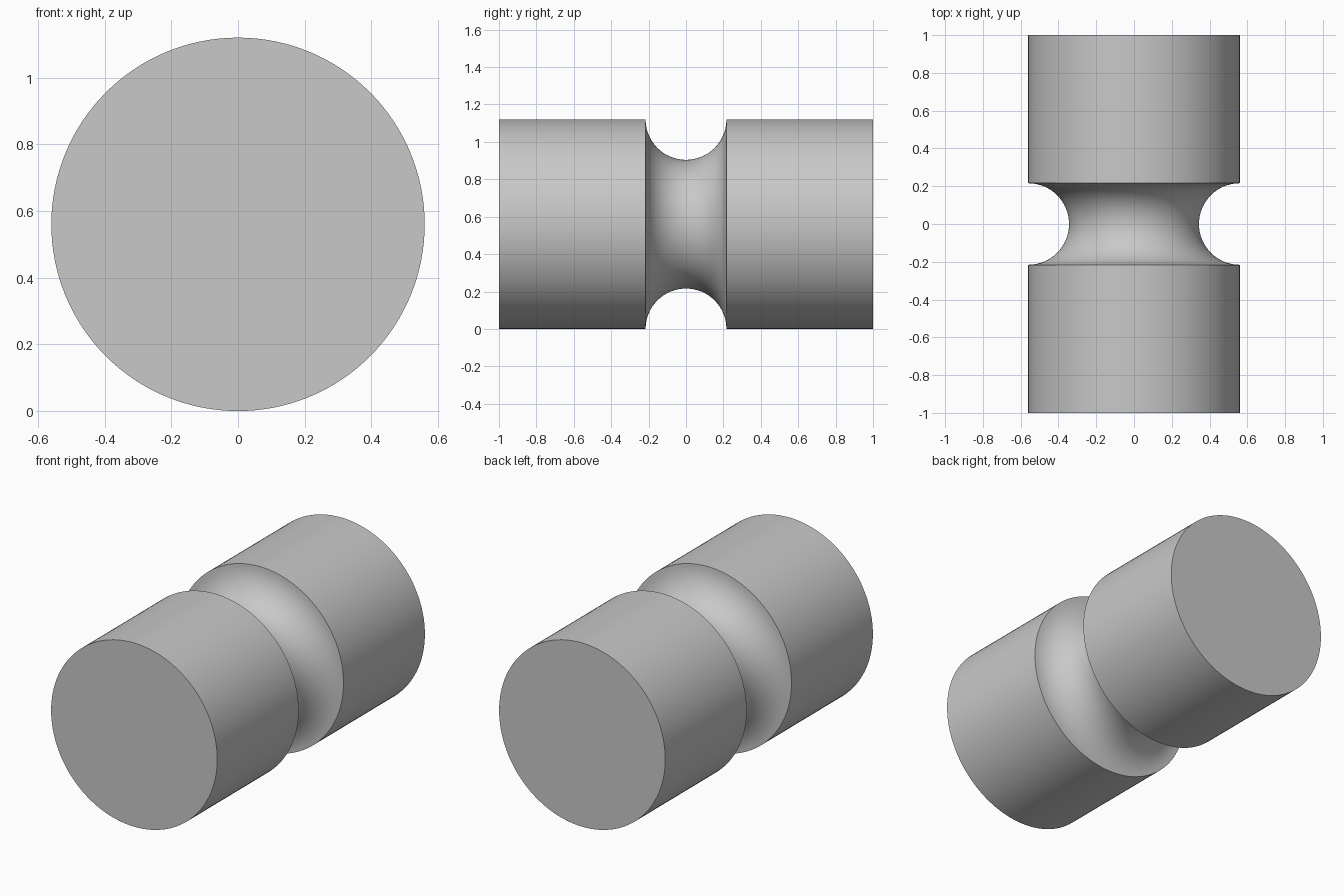
import bpy, bmesh
from math import sin, cos, pi, radians

cube = bpy.data.objects.get("Cube")
if cube:
    bpy.data.objects.remove(cube, do_unlink=True)

RADIUS, HALF_LENGTH, GROOVE = 0.56, 1.0, 0.216
SEGMENTS, ARC_STEPS = 128, 32

# Plain grey material
grey = bpy.data.materials.new("plain grey")
grey.use_nodes = True
colour = (0.58, 0.58, 0.58, 1)
grey.diffuse_color = colour
grey.node_tree.nodes["Principled BSDF"].inputs["Base Color"].default_value = colour

# Profile along the axis: (y, radius), with a half-round groove in the middle
profile = [(-HALF_LENGTH, RADIUS)]
for i in range(ARC_STEPS + 1):
    a = pi * i / ARC_STEPS
    profile.append((-GROOVE * cos(a), RADIUS - GROOVE * sin(a)))
profile.append((HALF_LENGTH, RADIUS))

# Turn the profile into rings joined by quads, closed with flat ends
bm = bmesh.new()
rings = []
for y, r in profile:
    angles = [2 * pi * k / SEGMENTS for k in range(SEGMENTS)]
    rings.append([bm.verts.new((r * cos(a), y, RADIUS + r * sin(a))) for a in angles])
for lower, upper in zip(rings, rings[1:]):
    for k in range(SEGMENTS):
        n = (k + 1) % SEGMENTS
        bm.faces.new((lower[k], lower[n], upper[n], upper[k]))
bm.faces.new(rings[0])
bm.faces.new(rings[-1])
bmesh.ops.recalc_face_normals(bm, faces=bm.faces)

mesh = bpy.data.meshes.new("grooved_cylinder")
bm.to_mesh(mesh)
bm.free()
mesh.materials.append(grey)
body = bpy.data.objects.new("grooved_cylinder", mesh)
bpy.context.collection.objects.link(body)

# Smooth curved surfaces, crisp rims
bpy.ops.object.select_all(action='DESELECT')
body.select_set(True)
bpy.context.view_layer.objects.active = body
bpy.ops.object.shade_smooth_by_angle(angle=radians(30))
